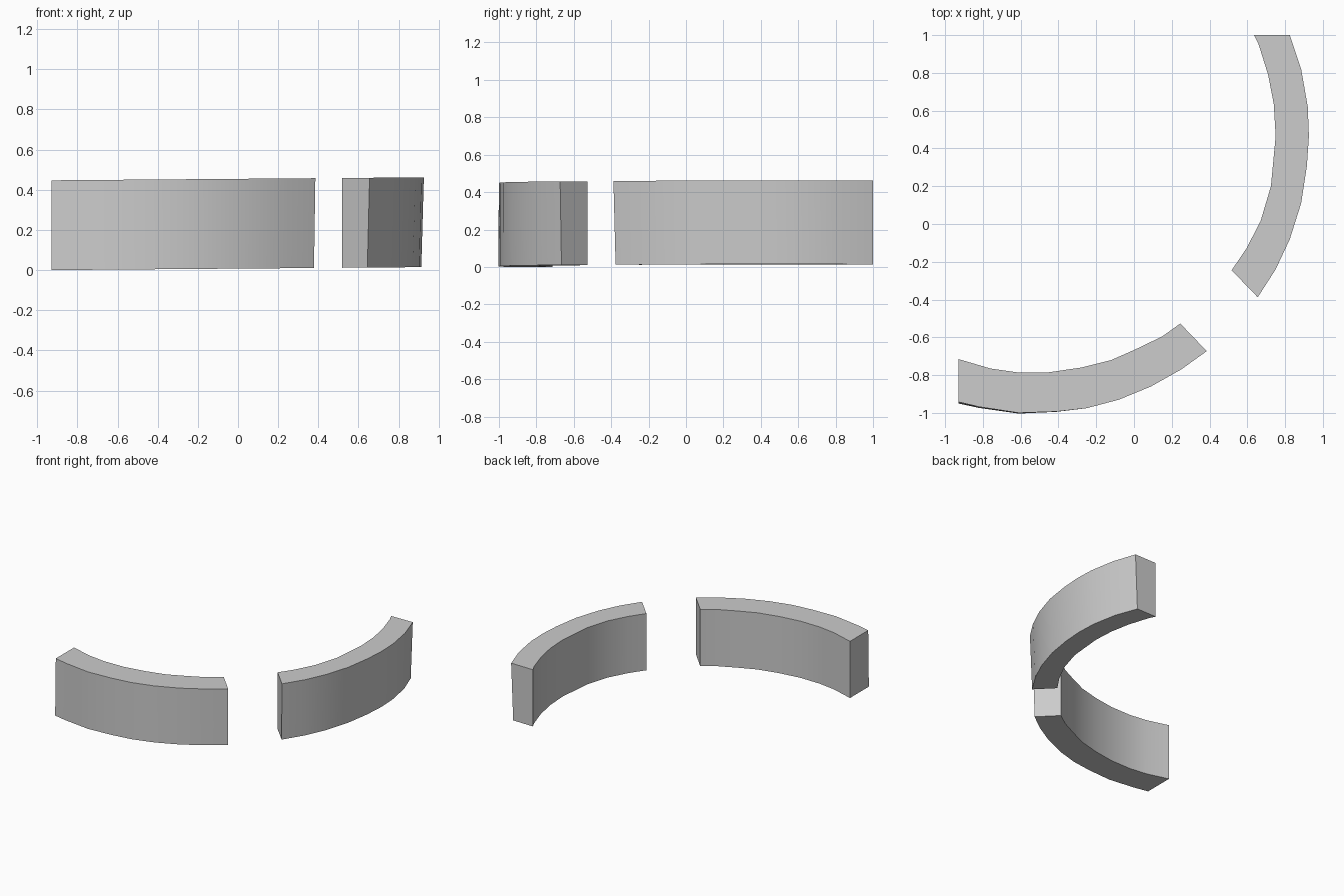
import bpy, bmesh, math
from mathutils import Vector

if "Cube" in bpy.data.objects:
    bpy.data.objects.remove(bpy.data.objects["Cube"])


def curved_wall(name, outer, inner, pull_start, pull_end):
    """Arc-shaped wall; the outer face leans in by 'pull' at its base."""
    bm = bmesh.new()
    rings = []
    n = len(outer)
    for i, (o, p) in enumerate(zip(outer, inner)):
        o, p = Vector(o), Vector(p)
        pull = pull_start + (pull_end - pull_start) * i / (n - 1)
        base = o + (p - o).normalized() * pull

        # the whole model rises very slightly towards +x
        def vert(q, z):
            return bm.verts.new((q.x, q.y, z + 0.008 * (q.x + 0.93)))
        rings.append([vert(base, 0), vert(o, 0.447), vert(p, 0.447), vert(p, 0)])
    for a, b in zip(rings, rings[1:]):
        for k in range(4):
            m = (k + 1) % 4
            bm.faces.new((a[k], a[m], b[m], b[k]))
    bm.faces.new(rings[0])
    bm.faces.new(rings[-1][::-1])
    bmesh.ops.recalc_face_normals(bm, faces=bm.faces)
    mesh = bpy.data.meshes.new(name)
    bm.to_mesh(mesh)
    bm.free()
    obj = bpy.data.objects.new(name, mesh)
    bpy.context.collection.objects.link(obj)
    bpy.ops.object.select_all(action='DESELECT')
    obj.select_set(True)
    bpy.context.view_layer.objects.active = obj
    bpy.ops.object.shade_smooth_by_angle(angle=math.radians(30))


# Front wall, from the left end to the gap
curved_wall(
    "front_curved_wall",
    [(-.93, -.942), (-.82, -.968), (-.61, -1), (-.41, -.993), (-.25, -.975),
     (-.08, -.93), (.09, -.86), (.25, -.77), (.385, -.673)],
    [(-.93, -.715), (-.76, -.765), (-.62, -.785), (-.45, -.785), (-.28, -.76),
     (-.12, -.72), (.005, -.665), (.15, -.595), (.245, -.527)],
    -0.008, 0.01)

# Right wall, from the gap to the back end
curved_wall(
    "right_curved_wall",
    [(.655, -.388), (.75, -.24), (.825, -.08), (.885, .11), (.915, .305),
     (.926, .465), (.92, .62), (.885, .82), (.825, 1)],
    [(.517, -.245), (.595, -.13), (.67, .015), (.725, .2), (.75, .465),
     (.74, .635), (.71, .79), (.66, .95), (.635, 1)],
    0.016, 0.018)
